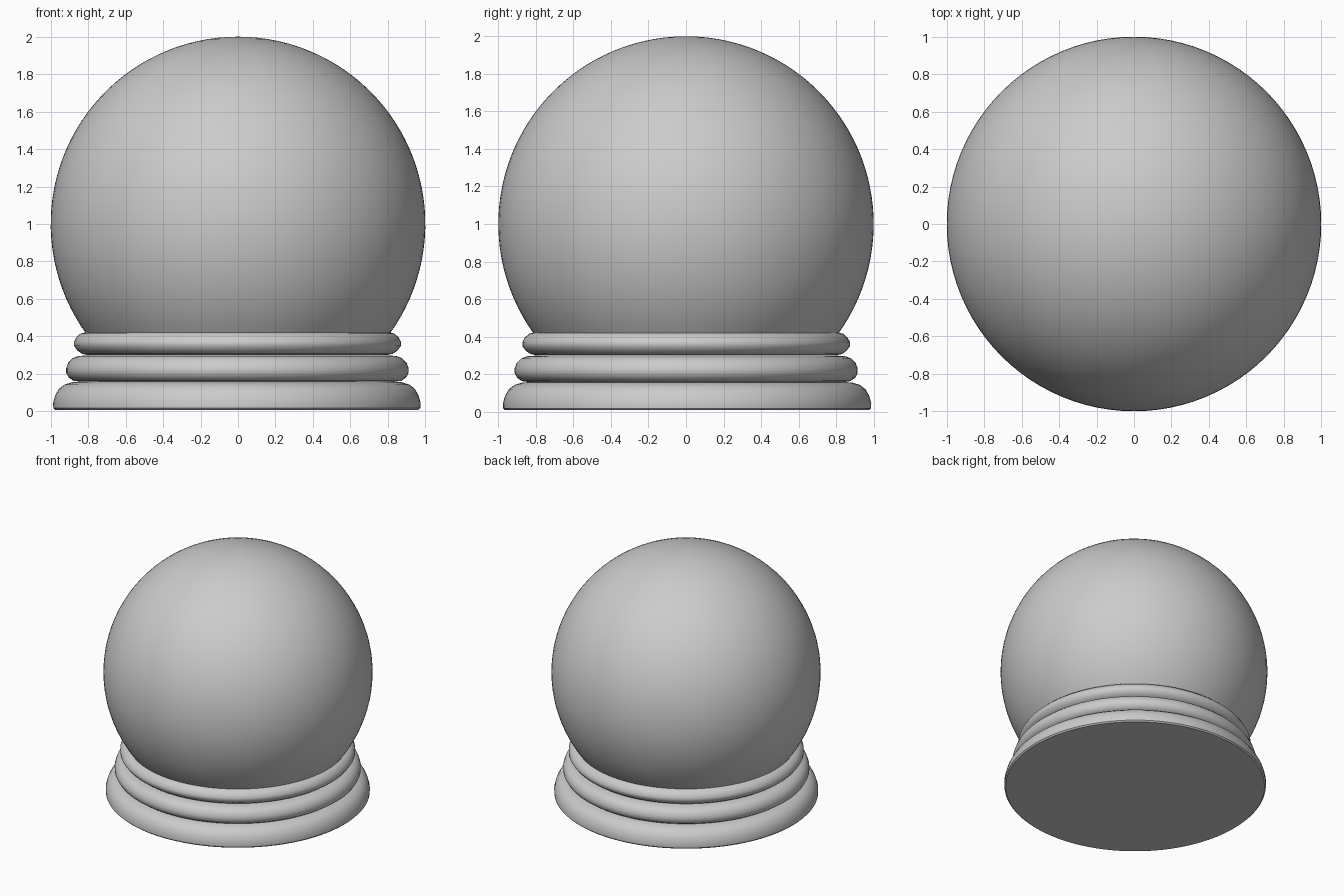
import bpy, bmesh, math

if "Cube" in bpy.data.objects:
    bpy.data.objects.remove(bpy.data.objects["Cube"])


def lathe(name, profile, steps=96, centre=(0, 0)):
    """Revolve an (r, z) profile around the vertical axis."""
    bm = bmesh.new()
    verts = [bm.verts.new((r, 0, z)) for r, z in profile]
    edges = [bm.edges.new(pair) for pair in zip(verts, verts[1:])]
    bmesh.ops.spin(bm, geom=verts + edges, cent=(0, 0, 0), axis=(0, 0, 1),
                   angle=math.tau, steps=steps, use_merge=True)
    bmesh.ops.remove_doubles(bm, verts=bm.verts[:], dist=1e-4)
    bmesh.ops.recalc_face_normals(bm, faces=bm.faces[:])
    mesh = bpy.data.meshes.new(name)
    bm.to_mesh(mesh)
    bm.free()
    # Open profiles: make sure the normals point away from the middle
    side = max(mesh.polygons, key=lambda p: p.center.xy.length)
    if side.normal.xy.dot(side.center.xy) < 0:
        mesh.flip_normals()
    obj = bpy.data.objects.new(name, mesh)
    obj.location = (*centre, 0)
    bpy.context.collection.objects.link(obj)
    bpy.ops.object.select_all(action='DESELECT')
    obj.select_set(True)
    bpy.context.view_layer.objects.active = obj
    bpy.ops.object.shade_smooth_by_angle(angle=math.radians(40))
    return obj


# Globe: sphere cut off where it sinks into the base
start = math.asin(-0.59)
arc = [start + (math.pi / 2 - start) * i / 40 for i in range(41)]
lathe("globe", [(max(0, math.cos(a)), 1 + math.sin(a)) for a in arc[:-1]] + [(0, 2)])

# Base: three stacked rounded rings, the lowest with a flat underside
lathe("bottom_ring", [(0, 0.008), (0.97, 0.008), (0.98, 0.018), (0.981, 0.045),
                      (0.97, 0.085), (0.95, 0.12), (0.92, 0.143), (0.88, 0.155),
                      (0.84, 0.158)], centre=(-0.006, 0.006))
lathe("middle_ring", [(0.84, 0.158), (0.875, 0.163), (0.9, 0.18), (0.914, 0.205),
                      (0.914, 0.23), (0.903, 0.26), (0.88, 0.283), (0.85, 0.295),
                      (0.80, 0.299)], centre=(-0.003, 0.001))
lathe("top_ring", [(0.80, 0.301), (0.83, 0.307), (0.855, 0.325), (0.873, 0.35),
                   (0.873, 0.37), (0.86, 0.395), (0.838, 0.415), (0.80, 0.424)],
      centre=(-0.003, 0.001))
